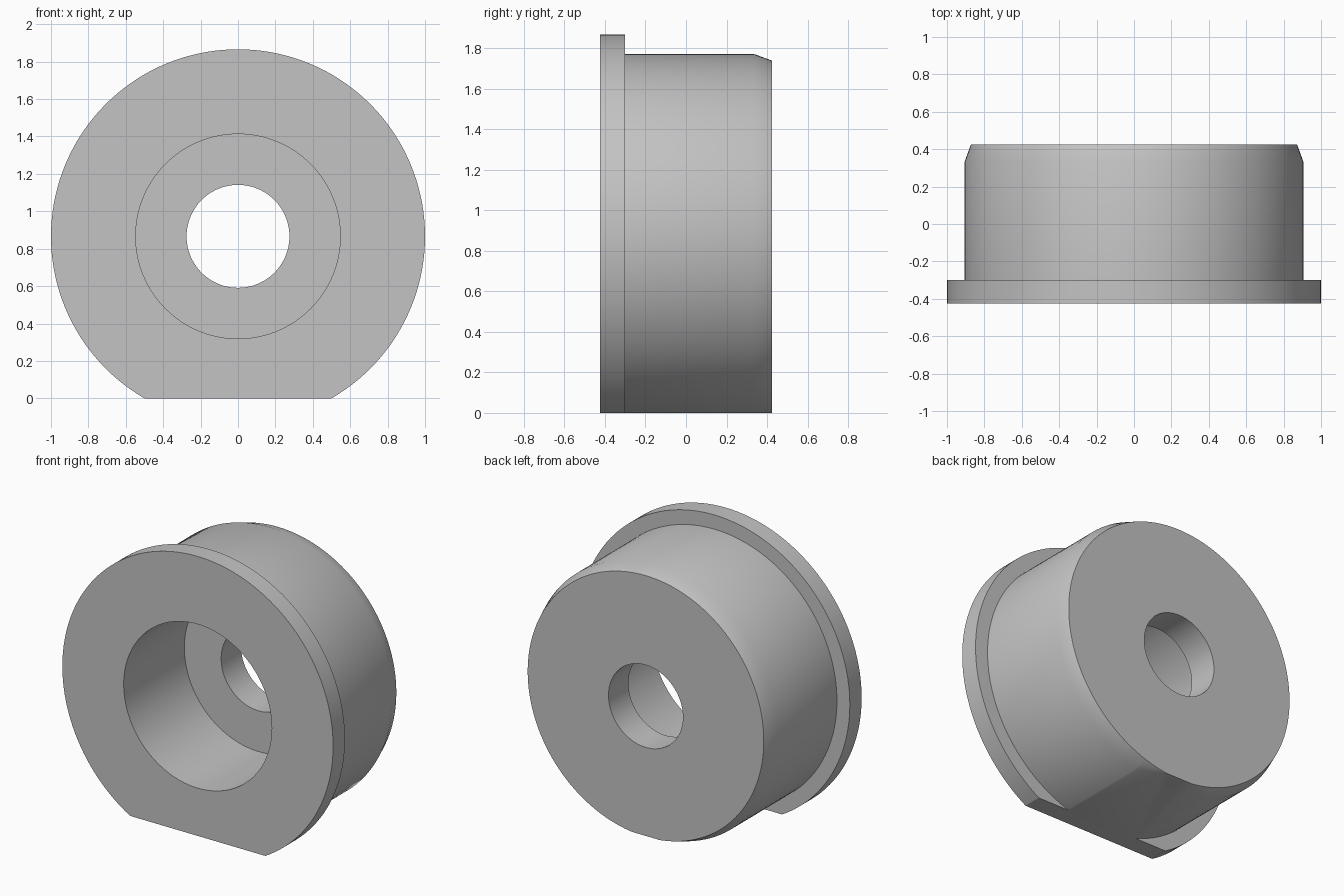
import bpy, bmesh
from math import pi, radians
from mathutils import Matrix, Vector

cube = bpy.data.objects.get("Cube")
if cube:
    bpy.data.objects.remove(cube, do_unlink=True)

AXIS_Z = 0.866
SEGMENTS = 144

grey = bpy.data.materials.new("plain grey")
grey.use_nodes = True
colour = (0.55, 0.55, 0.55, 1)
grey.diffuse_color = colour
grey.node_tree.nodes["Principled BSDF"].inputs["Base Color"].default_value = colour

# Closed section (radius, y): flange, chamfered body, through hole, counterbore
section = [(1.0, -0.425), (1.0, -0.3), (0.905, -0.3), (0.905, 0.335),
           (0.872, 0.425), (0.275, 0.425), (0.275, 0.215),
           (0.547, 0.215), (0.547, -0.425)]

# Turn the section about the y axis
bm = bmesh.new()
axis = Vector((0, 0, AXIS_Z))
rings = []
for i in range(SEGMENTS):
    turn = Matrix.Rotation(2 * pi * i / SEGMENTS, 3, 'Y')
    rings.append([bm.verts.new(axis + turn @ Vector((r, y, 0))) for r, y in section])
for i, ring in enumerate(rings):
    following = rings[(i + 1) % SEGMENTS]
    for j in range(len(section)):
        k = (j + 1) % len(section)
        bm.faces.new((ring[j], ring[k], following[k], following[j]))

# Slice off the bottom to leave a flat resting face
cut = bmesh.ops.bisect_plane(bm, geom=bm.verts[:] + bm.edges[:] + bm.faces[:],
                             plane_co=(0, 0, 0), plane_no=(0, 0, 1), clear_inner=True)
rim = [e for e in cut["geom_cut"] if isinstance(e, bmesh.types.BMEdge)]
bmesh.ops.holes_fill(bm, edges=rim, sides=0)
bmesh.ops.recalc_face_normals(bm, faces=bm.faces[:])

mesh = bpy.data.meshes.new("flanged_bushing")
bm.to_mesh(mesh)
bm.free()
mesh.materials.append(grey)
bushing = bpy.data.objects.new("flanged_bushing", mesh)
bpy.context.collection.objects.link(bushing)

# Smooth round walls, crisp rims
bpy.ops.object.select_all(action='DESELECT')
bushing.select_set(True)
bpy.context.view_layer.objects.active = bushing
bpy.ops.object.shade_smooth_by_angle(angle=radians(28))
